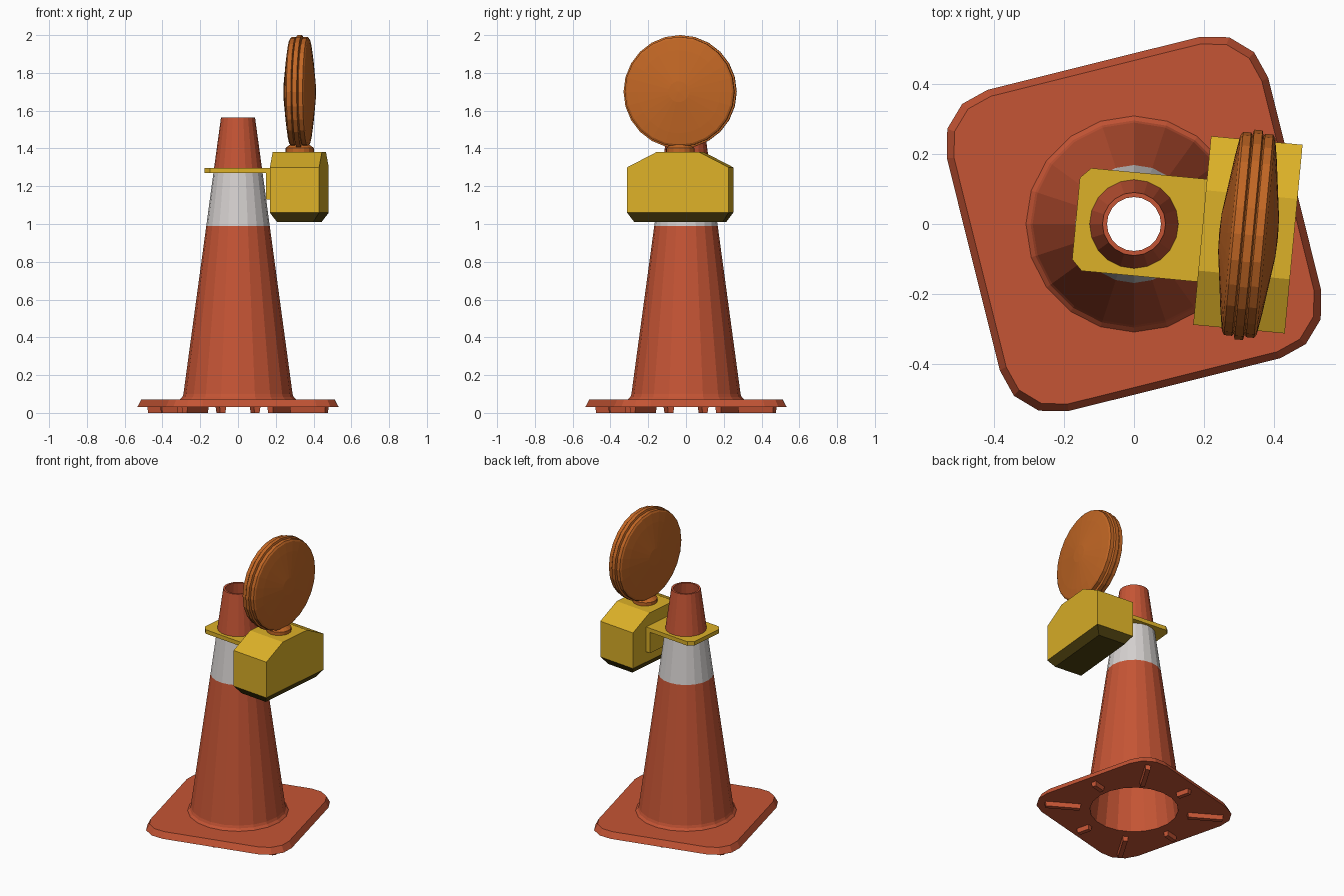
import bpy, bmesh, math
from mathutils import Matrix, Vector

old = bpy.data.objects.get("Cube")
if old:
    bpy.data.objects.remove(old, do_unlink=True)


def material(name, rgb):
    m = bpy.data.materials.new(name)
    m.use_nodes = True
    m.diffuse_color = (*rgb, 1)
    m.node_tree.nodes["Principled BSDF"].inputs["Base Color"].default_value = (*rgb, 1)
    return m


ORANGE = material("cone orange", (0.56, 0.090, 0.035))
WHITE = material("reflective white", (0.66, 0.63, 0.62))
YELLOW = material("lamp yellow", (0.72, 0.44, 0.021))
AMBER = material("lens amber", (0.54, 0.135, 0.018))
DARK = material("dark base", (0.08, 0.054, 0.005))

BASE_TURN = math.radians(14)
LAMP_TURN = math.radians(-5.4)
LAMP_U = 0.328


def finish(bm, name, mats, turn=0.0):
    bmesh.ops.recalc_face_normals(bm, faces=bm.faces)
    mesh = bpy.data.meshes.new(name)
    bm.to_mesh(mesh)
    bm.free()
    for m in mats:
        mesh.materials.append(m)
    ob = bpy.data.objects.new(name, mesh)
    ob.rotation_euler.z = turn
    bpy.context.collection.objects.link(ob)
    return ob


def lathe(bm, profile, sides):
    """Spin (radius, height) points around z."""
    vs = [bm.verts.new((r, 0, z)) for r, z in profile]
    es = [bm.edges.new(p) for p in zip(vs, vs[1:])]
    bmesh.ops.spin(bm, geom=vs + es, cent=(0, 0, 0), axis=(0, 0, 1),
                   angle=math.tau, steps=sides, use_merge=False)
    bmesh.ops.remove_doubles(bm, verts=bm.verts, dist=0.0005)


def loop(bm, points):
    vs = [bm.verts.new(p) for p in points]
    return vs, [bm.edges.new((v, vs[i - 1])) for i, v in enumerate(vs)]


def block(name, mat, lo, hi, bottom_inset=0.0, turn=0.0):
    """Box between two corners, optionally narrowed at the bottom."""
    lo, hi = Vector(lo), Vector(hi)
    bm = bmesh.new()
    bmesh.ops.create_cube(bm, size=1)
    for v in bm.verts:
        low = v.co.z < 0
        half = (hi - lo) / 2
        if low:
            half.x -= bottom_inset
            half.y -= bottom_inset
        v.co = (lo + hi) / 2 + Vector(2 * a * b for a, b in zip(v.co, half))
    return finish(bm, name, [mat], turn)


def rounded_square(half, radius, z):
    pts = []
    c = half - radius
    for corner in range(4):
        for step in range(4):
            a = math.radians(90 * corner + 30 * step)
            q = math.radians(90 * corner + 45)
            p = Vector((c * math.sqrt(2) * math.cos(q) + radius * math.cos(a),
                        c * math.sqrt(2) * math.sin(q) + radius * math.sin(a), z))
            pts.append(Matrix.Rotation(BASE_TURN, 3, 'Z') @ p)
    return pts


# Hollow cone and its foot plate, welded together
bm = bmesh.new()
lathe(bm, [(0.27, 0.03), (0.077, 1.565), (0.09, 1.565), (0.13, 1.272),
           (0.168, 0.99), (0.289, 0.1), (0.295, 0.084), (0.308, 0.07)], 20)
rims = [e for e in bm.edges if e.is_boundary]
low_rim = [e for e in rims if e.verts[0].co.z < 0.05]
top_rim = [e for e in rims if e.verts[0].co.z > 0.05]
low_vs, low_es = loop(bm, rounded_square(0.472, 0.16, 0.03))
top_vs, top_es = loop(bm, rounded_square(0.452, 0.145, 0.07))
for i in range(len(low_vs)):
    bm.faces.new((low_vs[i - 1], low_vs[i], top_vs[i], top_vs[i - 1]))
for edges in (low_rim + low_es, top_rim + top_es):
    bmesh.ops.triangle_fill(bm, edges=edges, use_beauty=True)
for f in bm.faces:
    if 0.99 < f.calc_center_median().z < 1.272:
        f.material_index = 1
finish(bm, "cone_and_foot", [ORANGE, WHITE])

# Ribs under the foot: long at the corners, short at the edge middles
for k in range(8):
    end = 0.55 if k % 2 else 0.42
    block(f"foot_rib_{k + 1}", ORANGE, (0.33, -0.018, 0), (end, 0.018, 0.034),
          0.004, BASE_TURN + k * math.tau / 8)

# Bracket collar around the cone
bm = bmesh.new()
w, back, cut, z = 0.147, -0.166, 0.03, 1.27
_, outer = loop(bm, [(0.2, -w, z), (0.2, w, z), (back + cut, w, z),
                     (back, w - cut, z), (back, cut - w, z), (back + cut, -w, z)])
_, inner = loop(bm, [(0.12 * math.cos(i * math.tau / 20),
                      0.12 * math.sin(i * math.tau / 20), z) for i in range(20)])
bmesh.ops.triangle_fill(bm, edges=outer + inner, use_beauty=True)
ext = bmesh.ops.extrude_face_region(bm, geom=list(bm.faces))
bmesh.ops.translate(bm, vec=(0, 0, 0.027),
                    verts=[g for g in ext["geom"] if isinstance(g, bmesh.types.BMVert)])
finish(bm, "bracket_collar", [YELLOW], LAMP_TURN)
block("bracket_flange", YELLOW, (0.163, -w, 1.13), (0.2, w, 1.28), turn=LAMP_TURN)

# Battery case with sloped shoulders
bm = bmesh.new()
half = [(0.27, 1.06), (0.27, 1.30), (0.115, 1.38)]
outline = half + [(-v, z) for v, z in reversed(half)]
face = bm.faces.new([bm.verts.new((0.195, v, z)) for v, z in outline])
ext = bmesh.ops.extrude_face_region(bm, geom=[face])
bmesh.ops.translate(bm, vec=(0.262, 0, 0),
                    verts=[g for g in ext["geom"] if isinstance(g, bmesh.types.BMVert)])
finish(bm, "battery_case", [YELLOW], LAMP_TURN)
block("battery_case_base", DARK, (0.195, -0.27, 1.01), (0.457, 0.27, 1.06), 0.035, LAMP_TURN)

# Lamp neck
bm = bmesh.new()
lathe(bm, [(0, 1.37), (0.076, 1.37), (0.076, 1.402), (0.045, 1.425), (0, 1.425)], 16)
bmesh.ops.translate(bm, vec=(LAMP_U, 0, 0), verts=bm.verts)
finish(bm, "lamp_neck", [AMBER], LAMP_TURN)

# Round two-sided lens with a raised middle band
bm = bmesh.new()
side = [(0, 0.084), (0.055, 0.082), (0.22, 0.060), (0.28, 0.050), (0.291, 0.043),
        (0.291, 0.020), (0.284, 0.016), (0.300, 0.012)]
lathe(bm, side + [(r, -a) for r, a in reversed(side)], 24)
bmesh.ops.transform(bm, verts=bm.verts, matrix=Matrix.Translation((LAMP_U, 0, 1.70))
                    @ Matrix.Rotation(math.pi / 2, 4, 'Y'))
finish(bm, "lamp_lens", [AMBER], LAMP_TURN)
